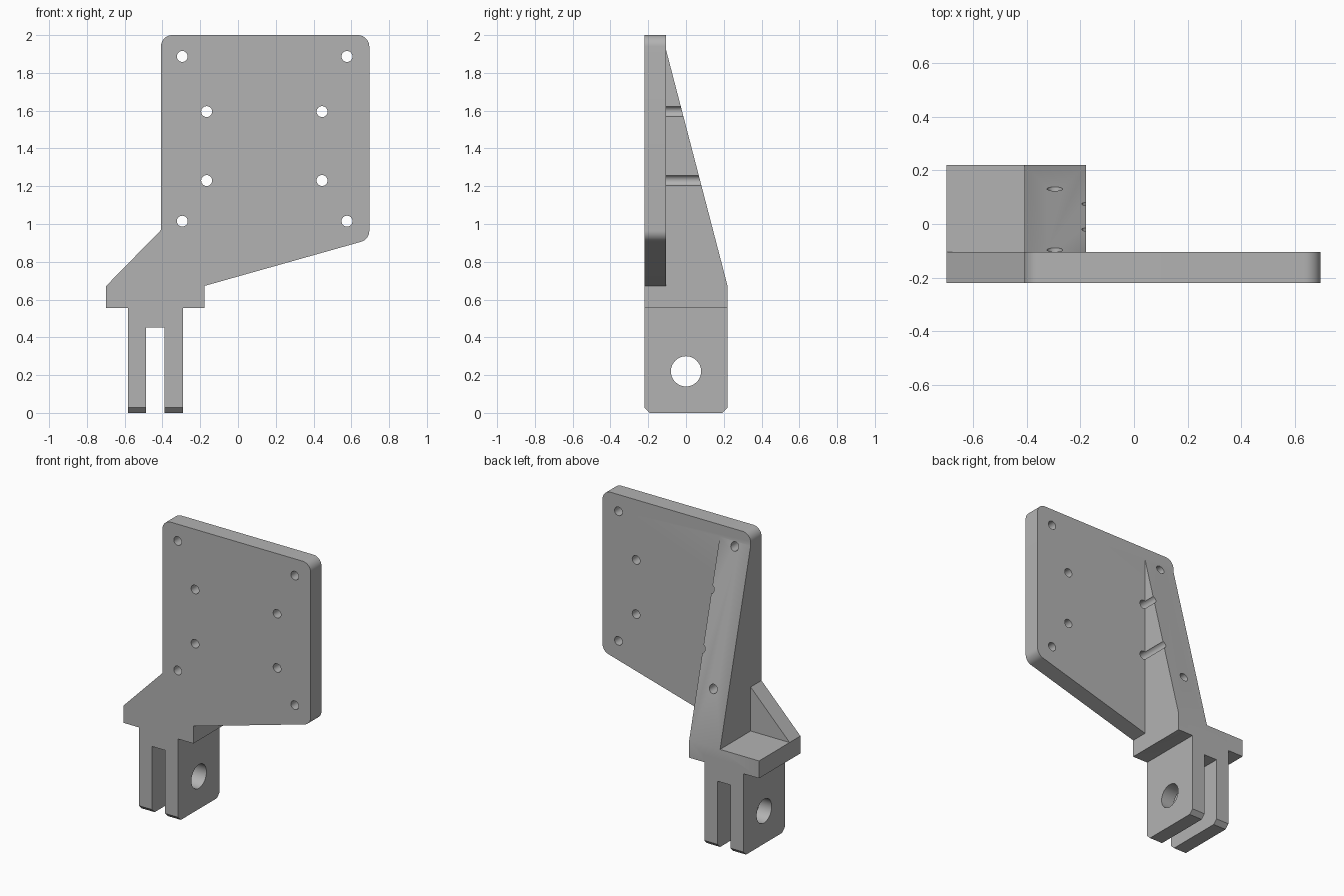
import bpy, bmesh, math
from mathutils import Vector

cube = bpy.data.objects.get("Cube")
if cube:
    bpy.data.objects.remove(cube, do_unlink=True)

grey = bpy.data.materials.new("plain grey")
grey.use_nodes = True
grey.diffuse_color = (0.45, 0.45, 0.45, 1)
grey.node_tree.nodes["Principled BSDF"].inputs["Base Color"].default_value = grey.diffuse_color


def prism(name, outline, axis, low, high):
    """Extrude a 2D outline along x (outline is y, z) or along y (outline is x, z)."""
    bm = bmesh.new()
    place = (lambda a, b: (low, a, b)) if axis == "x" else (lambda a, b: (a, low, b))
    face = bm.faces.new([bm.verts.new(place(a, b)) for a, b in outline])
    side = bmesh.ops.extrude_face_region(bm, geom=[face])
    depth = high - low
    move = Vector((depth, 0, 0)) if axis == "x" else Vector((0, depth, 0))
    bmesh.ops.translate(bm, verts=[g for g in side["geom"] if isinstance(g, bmesh.types.BMVert)], vec=move)
    bmesh.ops.recalc_face_normals(bm, faces=bm.faces)
    mesh = bpy.data.meshes.new(name)
    bm.to_mesh(mesh)
    bm.free()
    mesh.materials.append(grey)
    obj = bpy.data.objects.new(name, mesh)
    bpy.context.collection.objects.link(obj)
    return obj


def circle(a, b, r, n=40):
    return [(a + r * math.cos(i * math.tau / n), b + r * math.sin(i * math.tau / n)) for i in range(n)]


def rounded(before, corner, after, r, n=10):
    """Points of a fillet of radius r between two straight edges."""
    p, c, q = Vector(before), Vector(corner), Vector(after)
    u, v = (p - c).normalized(), (q - c).normalized()
    half = u.angle(v) / 2
    centre = c + (u + v).normalized() * r / math.sin(half)
    start = c + u * r / math.tan(half) - centre
    end = c + v * r / math.tan(half) - centre
    sweep = start.angle(end)
    return [centre + (start * math.sin(sweep * (1 - i / n)) + end * math.sin(sweep * i / n)) / math.sin(sweep)
            for i in range(n + 1)]


def combine(target, tool, operation):
    mod = target.modifiers.new(operation, "BOOLEAN")
    mod.operation = operation
    mod.solver = "EXACT"
    mod.object = tool
    graph = bpy.context.evaluated_depsgraph_get()
    mesh = bpy.data.meshes.new_from_object(target.evaluated_get(graph))
    target.modifiers.clear()
    target.data = mesh
    bpy.data.objects.remove(tool, do_unlink=True)


FRONT, PLATE_BACK, BACK = -0.22, -0.105, 0.22
LEDGE, STEP = 0.555, 0.672
RIB_LEFT, RIB_RIGHT = -0.408, -0.178

# Mounting plate with rounded corners and a sloping lower edge
low_edge, low_corner = (RIB_RIGHT, STEP), (0.695, 0.918)
top_right, top_left = (0.695, 2), (RIB_LEFT, 2)
shoulder = (RIB_LEFT, 0.968)
outline = [(-0.698, LEDGE), (RIB_RIGHT, LEDGE), low_edge]
outline += rounded(low_edge, low_corner, top_right, 0.06)
outline += rounded(low_corner, top_right, top_left, 0.06)
outline += rounded(top_right, top_left, shoulder, 0.06)
outline += [shoulder, (-0.698, STEP)]
bracket = prism("mounting_bracket", outline, "y", FRONT, PLATE_BACK)

# Shelf block, tapered rib and fork
shelf = [(FRONT, LEDGE), (BACK, LEDGE), (BACK, STEP), (FRONT, STEP)]
combine(bracket, prism("shelf", shelf, "x", -0.698, RIB_RIGHT), "UNION")
rib = [(FRONT, LEDGE), (BACK, LEDGE), (BACK, STEP), (PLATE_BACK, 1.92), (FRONT, 1.92)]
combine(bracket, prism("rib", rib, "x", RIB_LEFT, RIB_RIGHT), "UNION")
c = 0.028
fork = [(FRONT + c, 0), (BACK - c, 0), (BACK, c), (BACK, 0.6), (FRONT, 0.6), (FRONT, c)]
combine(bracket, prism("fork", fork, "x", -0.582, -0.291), "UNION")

# Fork slot and pivot hole
slot = [(-0.486, -0.1), (-0.389, -0.1), (-0.389, 0.453), (-0.486, 0.453)]
combine(bracket, prism("slot_cutter", slot, "y", -0.5, 0.5), "DIFFERENCE")
combine(bracket, prism("pivot_cutter", circle(0, 0.22, 0.08), "x", -0.65, -0.2), "DIFFERENCE")

# Screw holes: outer and inner sets of four
for xs, zs in (((-0.295, 0.577), (1.015, 1.887)), ((-0.166, 0.445), (1.23, 1.595))):
    for x in xs:
        for z in zs:
            combine(bracket, prism("screw_cutter", circle(x, z, 0.029, 24), "y", -0.5, 0.5), "DIFFERENCE")

bpy.ops.object.select_all(action="DESELECT")
bracket.select_set(True)
bpy.context.view_layer.objects.active = bracket
bpy.ops.object.shade_smooth_by_angle(angle=math.radians(25))
